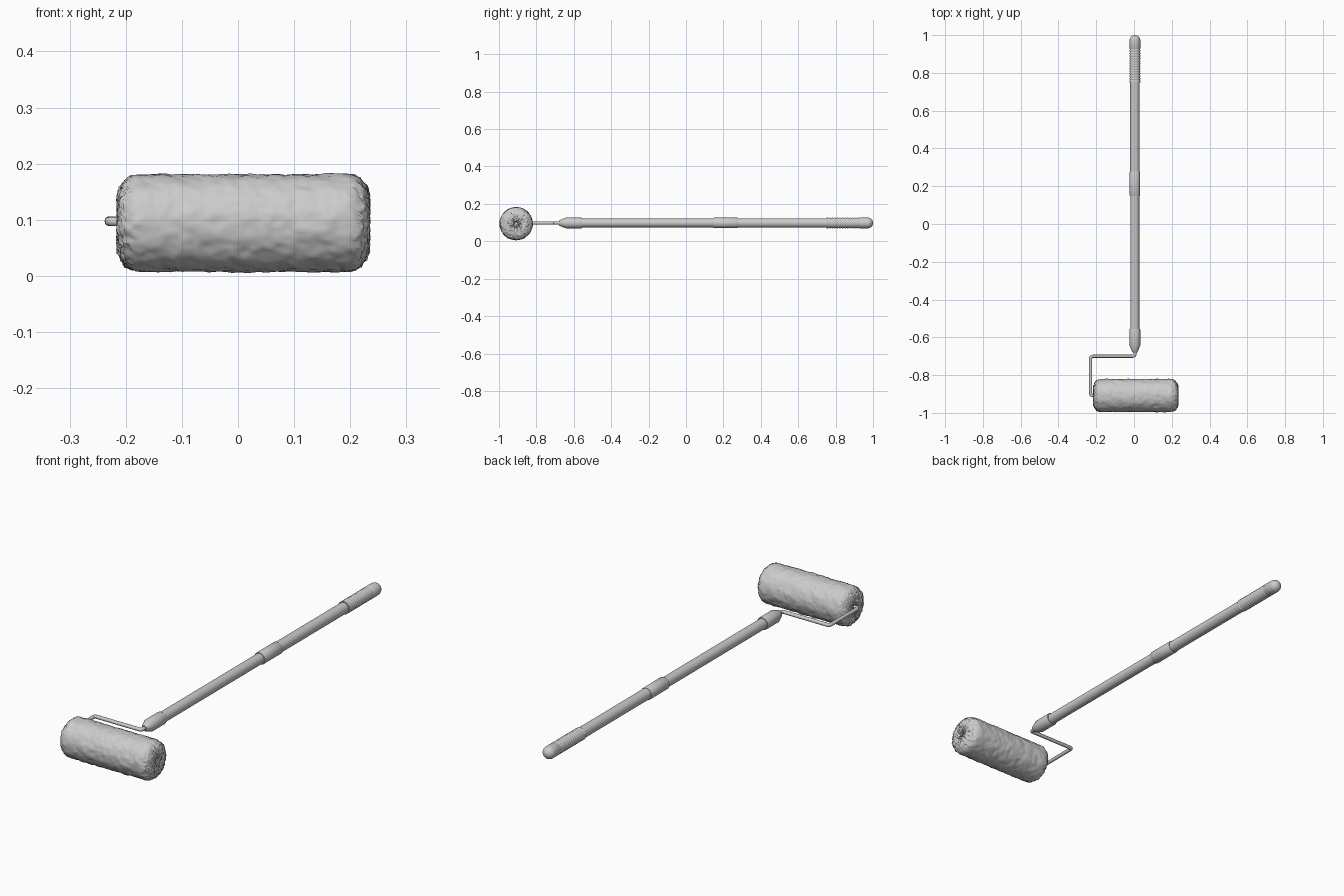
import bpy, bmesh, math, random
from mathutils import Vector, Matrix, noise

if "Cube" in bpy.data.objects:
    bpy.data.objects.remove(bpy.data.objects["Cube"])

random.seed(4)
PX, PZ = 0.005, 0.098          # pole axis
RY, RZ = -0.908, 0.0945        # roller axis


def lathe(name, profile, along, origin, segs=32, shift=None, angle=35):
    """Revolve (distance, radius) pairs around the x or y axis."""
    bm = bmesh.new()
    rings = []
    for d, r in profile:
        ring = []
        for i in range(segs):
            a = 2 * math.pi * i / segs
            u, v = r * math.cos(a), r * math.sin(a)
            p = Vector((d, u, v)) if along == 'x' else Vector((u, d, v))
            ring.append(bm.verts.new(shift(p) if shift else p))
        rings.append(ring)
    for a, b in zip(rings, rings[1:]):
        for i in range(segs):
            j = (i + 1) % segs
            bm.faces.new((a[i], a[j], b[j], b[i]))
    bm.faces.new(rings[0])
    bm.faces.new(rings[-1])
    bmesh.ops.recalc_face_normals(bm, faces=bm.faces)
    me = bpy.data.meshes.new(name)
    bm.to_mesh(me)
    bm.free()
    ob = bpy.data.objects.new(name, me)
    ob.location = origin
    bpy.context.collection.objects.link(ob)
    bpy.context.view_layer.objects.active = ob
    ob.select_set(True)
    bpy.ops.object.shade_smooth_by_angle(angle=math.radians(angle))
    ob.select_set(False)
    return ob


def resample(points, step):
    out = []
    for a, b in zip(points, points[1:]):
        a, b = Vector(a), Vector(b)
        n = max(1, round((b - a).length / step))
        out += [tuple(a.lerp(b, i / n)) for i in range(n)]
    return out + [tuple(points[-1])]


# Fuzzy roller sleeve: rounded cylinder with recessed core holes and nap noise
half = [(0.185, 0.0135), (0.222, 0.0145), (0.224, 0.03), (0.2235, 0.052), (0.218, 0.067),
        (0.209, 0.078), (0.198, 0.085), (0.185, 0.0872)]
outline = [(-d, r) for d, r in half] + half[::-1]


def nap(p):
    radial = Vector((0, p.y, p.z))
    r = radial.length
    if r < 0.014:
        return p
    n = noise.noise(p * 38) * 0.0028 + noise.noise(p * 85) * 0.0018
    out = p + radial.normalized() * n
    end = min(1, max(0, (abs(p.x) - 0.185) / 0.025))
    jitter = Vector([random.uniform(-1, 1) for _ in range(3)])
    return out + jitter * (0.0003 + 0.0027 * end)


lathe("roller_sleeve", resample(outline, 0.0055), 'x', (0.0095, RY, RZ), 96, nap, 180)


# Bent wire frame, each corner slightly rounded
def rounded(path, rad, n=5):
    pts = [path[0]]
    for a, b, c in zip(path, path[1:], path[2:]):
        p, q = b + (a - b).normalized() * rad, b + (c - b).normalized() * rad
        for i in range(n + 1):
            t = i / n
            pts.append(p * (1 - t) ** 2 + b * 2 * t * (1 - t) + q * t * t)
    return pts + [path[-1]]


corners = [Vector((PX, -0.62, PZ)), Vector((PX, -0.7, PZ)), Vector((-0.2295, -0.7, PZ)),
           Vector((-0.2295, RY, 0.097)), Vector((0.215, RY, 0.096))]
pts = rounded(corners, 0.013)
cu = bpy.data.curves.new("wire_frame", 'CURVE')
cu.dimensions = '3D'
cu.bevel_depth = 0.0083
cu.bevel_resolution = 4
cu.use_fill_caps = True
sp = cu.splines.new('POLY')
sp.points.add(len(pts) - 1)
for s, p in zip(sp.points, pts):
    s.co = (*p, 1)
    
sp.use_smooth = True
bpy.context.collection.objects.link(bpy.data.objects.new("wire_frame", cu))

# Pole parts
O = (PX, 0, PZ)
lathe("ferrule", [(-0.68, 0.012), (-0.674, 0.016), (-0.642, 0.0285), (-0.56, 0.0285),
                  (-0.555, 0.027), (-0.555, 0.02)], 'y', O)
lathe("lower_pole", [(-0.6, 0.0235), (0.2, 0.0235)], 'y', O)
lathe("pole_joint", [(0.148, 0.02), (0.148, 0.0265), (0.151, 0.028), (0.275, 0.028),
                     (0.278, 0.0265), (0.278, 0.02)], 'y', O)
lathe("upper_pole", [(0.2, 0.025), (0.8, 0.025)], 'y', O)

# Ribbed grip with domed end
grip = [(0.75, 0.02), (0.75, 0.0285)]
for i in range(13):
    y = 0.758 + i * 0.0135
    grip += [(y, 0.0285), (y + 0.003, 0.0268), (y + 0.006, 0.0268), (y + 0.009, 0.0285)]
grip += [(0.972 + 0.028 * math.sin(t * math.pi / 16), 0.0285 * math.cos(t * math.pi / 16))
         for t in range(8)]
grip.append((1.0, 0.002))
lathe("grip", grip, 'y', O)
